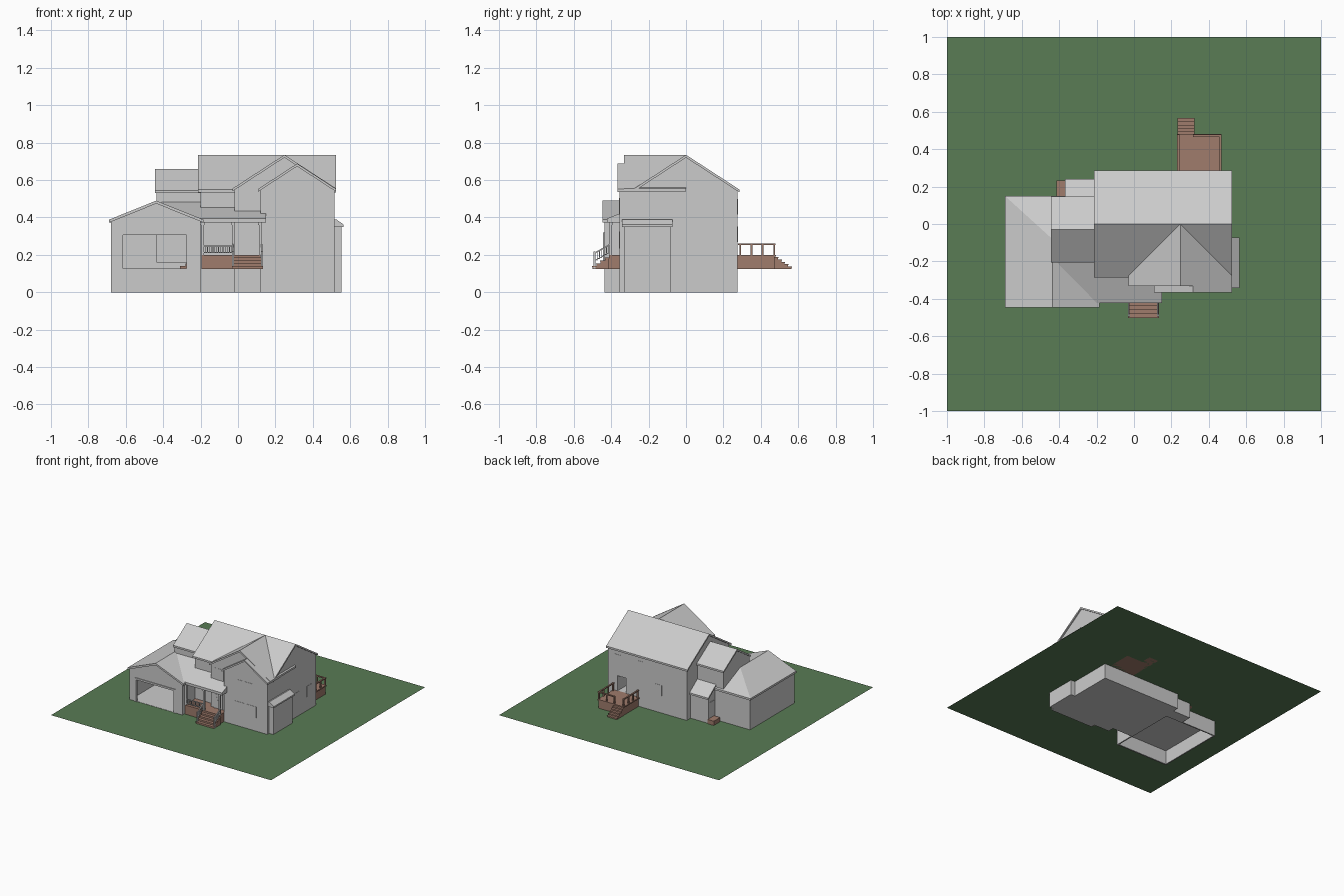
import bpy, bmesh

if "Cube" in bpy.data.objects:
    bpy.data.objects.remove(bpy.data.objects["Cube"])


def material(name, rgb):
    m = bpy.data.materials.new(name)
    m.diffuse_color = (*rgb, 1)
    m.use_nodes = True
    m.node_tree.nodes["Principled BSDF"].inputs["Base Color"].default_value = m.diffuse_color
    return m


GREEN = material("grass", (0.10, 0.20, 0.09))
WOOD = material("wood", (0.35, 0.20, 0.15))
G = 0.125  # ground level


def mesh(name, verts, faces, mat=None):
    bm = bmesh.new()
    vs = [bm.verts.new(v) for v in verts]
    for f in faces:
        bm.faces.new([vs[i] for i in f])
    bmesh.ops.recalc_face_normals(bm, faces=bm.faces)
    me = bpy.data.meshes.new(name)
    bm.to_mesh(me)
    bm.free()
    ob = bpy.data.objects.new(name, me)
    bpy.context.collection.objects.link(ob)
    if mat:
        me.materials.append(mat)
    return ob


def prism(name, axis, a, b, profile, mat=None):
    """Extrude a (horizontal, z) profile along x or y from a to b."""
    n = len(profile)
    verts = [(s, u, z) if axis == 'x' else (u, s, z) for s in (a, b) for u, z in profile]
    faces = [list(range(n)), list(range(n, 2 * n))]
    faces += [(i, (i + 1) % n, n + (i + 1) % n, n + i) for i in range(n)]
    return mesh(name, verts, faces, mat)


def box(name, x0, x1, y0, y1, z0, z1, mat=None):
    return prism(name, 'x', x0, x1, [(y0, z0), (y1, z0), (y1, z1), (y0, z1)], mat)


def cut(ob, *args):
    c = box("cutter", *args)
    c.hide_render = True
    m = ob.modifiers.new("cut", 'BOOLEAN')
    m.operation, m.solver, m.object = 'DIFFERENCE', 'EXACT', c
    bpy.context.view_layer.objects.active = ob
    bpy.ops.object.modifier_apply(modifier=m.name)
    bpy.data.objects.remove(c)


def gable(name, axis, a, b, c, half, ridge, slope=0.65, t=0.015):
    e = ridge - slope * half
    prism(name, axis, a, b, [(c - half, e), (c, ridge), (c + half, e),
                             (c + half, e - t), (c, ridge - t), (c - half, e - t)])


def body(name, axis, a, b, c, half, ridge, z0=0.16, slope=0.65):
    r = ridge - 0.008
    e = r - slope * half
    return prism(name, axis, a, b, [(c - half, z0), (c - half, e), (c, r), (c + half, e), (c + half, z0)])


def bar(name, x, p, q, w=0.008, mat=None):
    """Sloping rail in the y-z plane."""
    (y0, z0), (y1, z1) = p, q
    prism(name, 'x', x - w / 2, x + w / 2, [(y0, z0 - w), (y1, z1 - w), (y1, z1), (y0, z0)], mat)


def stairs(name, x0, x1, y_low, y_high, z_top, n):
    dy, dz = (y_high - y_low) / n, (z_top - G) / (n + 1)
    for i in range(n):
        ya, yb = sorted((y_low + dy * i, y_low + dy * (i + 1)))
        z = G + dz * (i + 1)
        box(name, x0, x1, ya, yb, G, z - 0.004, WOOD)
        box(name + "_tread", x0 - .003, x1 + .003, ya - .003, yb + .003, z - 0.005, z, WOOD)


# ground
mesh("lawn", [(-1, -1, G), (1, -1, G), (1, 1, G), (-1, 1, G)], [(0, 1, 2, 3)], GREEN)

# foundations
for x0, x1, y0, y1 in [(-.2, .515, -.27, .275), (-.02, .515, -.32, -.27),
                       (.12, .515, -.355, -.32), (.515, .553, -.33, -.08), (-.36, -.2, .14, .225)]:
    box("foundation", x0, x1, y0, y1, 0, .16)

# main house walls, with the open doorway to the deck
main = body("main_walls", 'x', -.2, .515, 0, .275, .735)
cut(main, .355, .43, .12, .4, .2, .325)
body("front_gable_walls", 'y', -.32, -.02, .2475, .2675, .735)
body("front_bump_walls", 'y', -.355, -.1, .3175, .1975, .688)
body("upper_left_walls", 'x', -.437, -.19, -.03, .168, .66)

# main roofs
gable("main_roof", 'x', -.213, .525, 0, .287, .735)
gable("front_gable_roof", 'y', -.332, 0, .248, .277, .735)
gable("front_bump_roof", 'y', -.367, -.2, .316, .209, .688)
gable("upper_left_roof", 'x', -.445, -.19, -.03, .177, .66)

# side bay
box("bay_walls", .51, .553, -.33, -.08, .16, .365)
prism("bay_roof", 'y', -.343, -.072, [(.51, .35), (.565, .35), (.565, .362), (.525, .39), (.51, .39)])

# rear entry
prism("rear_entry_walls", 'x', -.36, -.19, [(.13, .16), (.225, .16), (.225, .335), (.13, .405)])
prism("rear_entry_roof", 'x', -.37, -.19, [(.13, .405), (.24, .325), (.24, .34), (.13, .42)])
box("rear_entry_door", -.363, -.358, .155, .205, .165, .29)
box("rear_entry_stoop", -.415, -.36, .15, .232, G, .16, WOOD)

# garage: hollow shell with slab, open front and open underside
garage = body("garage_walls", 'y', -.437, .0, -.44, .24, .484, 0, .4)
rear = box("garage_rear_walls", -.68, -.2, 0, .14, 0, .38)
cut(garage, -.67, -.21, -.425, .2, G + .002, .365)
cut(garage, -.67, -.21, -.425, .2, -.1, .115)
cut(garage, -.615, -.275, -.6, -.3, G + .002, .305)
cut(rear, -.67, -.21, -.1, .13, G + .002, .365)
cut(rear, -.67, -.21, -.1, .13, -.1, .115)
# trim the rear end of the gabled shell so the hipped roof covers it
cut(garage, -1, 0, -.09, .2, .37, .6)
for x0, x1, z0, z1 in [(-.63, -.615, G, .32), (-.275, -.26, G, .32), (-.615, -.275, .305, .32)]:
    box("garage_door_trim", x0, x1, -.443, -.43, z0, z1)
for i in range(3):
    box("garage_step", -.31 + .03 * i, -.21, .0, .07, G, .14 + .014 * i, WOOD)

# garage roof: gable at the front, hip at the back
top = [(-.69, -.446, .388), (-.437, -.446, .49), (-.184, -.446, .388),
       (-.184, .15, .388), (-.69, .15, .388), (-.437, -.08, .49)]
low = [(x, y, z - .016) for x, y, z in top]
faces = [(0, 1, 5, 4), (1, 2, 3, 5), (3, 4, 5)]
rim = [0, 1, 2, 3, 4]
mesh("garage_roof", top + low, faces + [[i + 6 for i in f] for f in faces] +
     [(a, b, b + 6, a + 6) for a, b in zip(rim, rim[1:] + rim[:1])])

# porch roof, floor, steps
prism("porch_roof", 'x', -.41, .15, [(-.422, .373), (-.422, .394), (-.19, .486), (-.19, .373)])
box("porch_floor", -.195, .12, -.412, -.26, G, .2, WOOD)
stairs("porch_stair", -.03, .13, -.5, -.412, .2, 4)

# porch columns and railings
for x in (-.19, -.025, .118):
    box("porch_column", x - .007, x + .007, -.41, -.396, .2, .375)
    box("column_cap", x - .01, x + .01, -.413, -.393, .36, .373)
for z in (.21, .245):
    box("porch_rail", -.185, -.025, -.406, -.4, z, z + .006)
for i in range(13):
    x = -.175 + .0118 * i
    box("porch_baluster", x - .002, x + .002, -.405, -.401, .21, .248)
for x in (-.027, .128):
    bar("stair_handrail", x, (-.49, .212), (-.41, .258))
    bar("stair_low_rail", x, (-.49, .17), (-.41, .216), .005)
    box("stair_newel", x - .005, x + .005, -.494, -.484, G, .218)
    for i in range(6):
        y = -.475 + .0125 * i
        box("stair_baluster", x - .002, x + .002, y - .002, y + .002, .17 + .0072 * i, .214 + .0072 * i)

# front door, with trim and lights
box("front_door", .02, .08, -.325, -.315, .2, .325)
for x0, x1, z0, z1 in [(.012, .02, .2, .333), (.08, .088, .2, .333), (.02, .08, .325, .333)]:
    box("front_door_trim", x0, x1, -.328, -.315, z0, z1)
for i in range(2):
    for j in range(3):
        box("door_light", .028 + .024 * i, .048 + .024 * i, -.327, -.32, .25 + .023 * j, .269 + .023 * j)

# windows: front, right and back panes
for x, z, w, h, y in [(.3175, .46, .135, .09, -.355), (.315, .28, .2, .09, -.355),
                      (.055, .48, .08, .095, -.32), (-.105, .285, .14, .14, -.27),
                      (.432, .457, .06, .085, .275), (.222, .457, .06, .085, .275),
                      (.057, .31, .06, .085, .275)]:
    box("window", x - w / 2, x + w / 2, y - .002, y + .002, z - h / 2, z + h / 2)
for y in (.03, .188):
    box("side_window", .513, .517, y - .032, y + .032, .24, .325)

# back deck with posts, rails and steps
box("deck_floor", .23, .468, .27, .48, .19, .2, WOOD)
box("deck_skirt", .237, .462, .275, .474, G, .19, WOOD)
stairs("deck_stair", .235, .32, .563, .474, .2, 5)
for x, y in [(.237, .29), (.237, .35), (.237, .41), (.237, .472), (.462, .29), (.462, .35),
             (.462, .41), (.462, .472), (.32, .472), (.39, .472)]:
    box("deck_post", x - .005, x + .005, y - .005, y + .005, .2, .26, WOOD)
for x in (.237, .462):
    box("deck_rail", x - .006, x + .006, .278, .478, .254, .262, WOOD)
box("deck_rail", .315, .468, .466, .478, .254, .262, WOOD)
